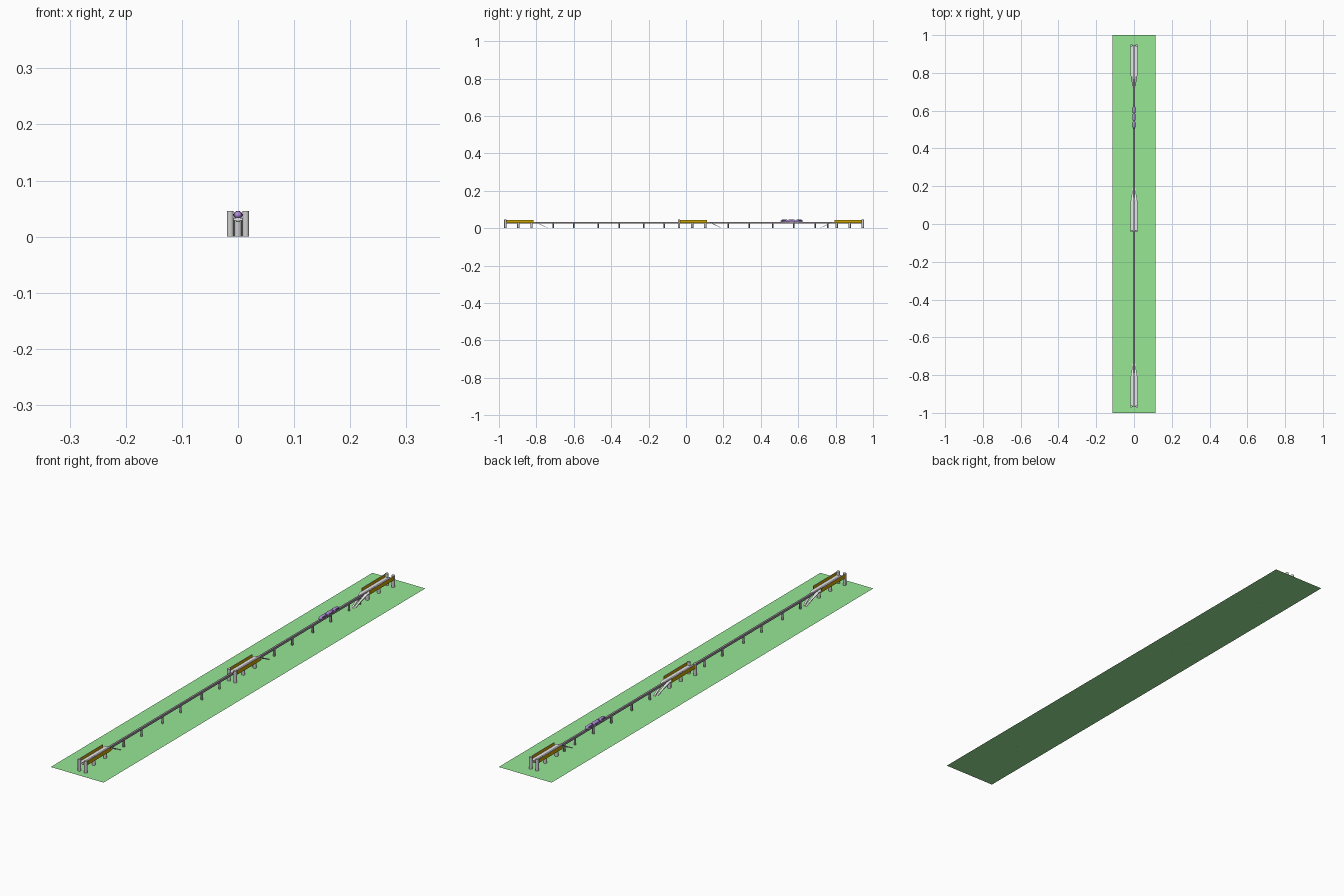
import bpy, bmesh, math
from mathutils import Vector

if "Cube" in bpy.data.objects:
    bpy.data.objects.remove(bpy.data.objects["Cube"])


def material(name, rgb):
    m = bpy.data.materials.new(name)
    m.diffuse_color = (*rgb, 1)
    m.use_nodes = True
    m.node_tree.nodes["Principled BSDF"].inputs["Base Color"].default_value = m.diffuse_color
    return m


GRASS = material("grass green", (0.31, 0.80, 0.30))
CONCRETE = material("light concrete", (0.80, 0.80, 0.80))
PILLAR = material("pillar grey", (0.62, 0.62, 0.62))
RAIL = material("rail grey", (0.32, 0.29, 0.33))
GOLD = material("ochre wall", (0.58, 0.37, 0.0))
PURPLE = material("train purple", (0.46, 0.27, 0.72))
GLASS = material("dark glass", (0.05, 0.05, 0.08))


def finish(name, bm, mat, smooth=False):
    bmesh.ops.recalc_face_normals(bm, faces=bm.faces)
    me = bpy.data.meshes.new(name)
    bm.to_mesh(me)
    bm.free()
    ob = bpy.data.objects.new(name, me)
    bpy.context.collection.objects.link(ob)
    me.materials.append(mat)
    if smooth:
        bpy.context.view_layer.objects.active = ob
        ob.select_set(True)
        bpy.ops.object.shade_smooth_by_angle(angle=math.radians(40))
        ob.select_set(False)
    return ob


def box(name, x, y, z, mat):
    bm = bmesh.new()
    bmesh.ops.create_cube(bm, size=1)
    for v in bm.verts:
        v.co = Vector([lo + (c + 0.5) * (hi - lo) for c, (lo, hi) in zip(v.co, (x, y, z))])
    return finish(name, bm, mat)


def column(name, x, y, r, top, mat):
    bm = bmesh.new()
    bmesh.ops.create_cone(bm, cap_ends=True, segments=20, radius1=r, radius2=r, depth=top)
    bmesh.ops.translate(bm, verts=bm.verts, vec=(x, y, top / 2))
    return finish(name, bm, mat, True)


def ramp(name, stations, thick, mat):
    """Sloping strip through stations of (y, z, x_inner, x_outer)."""
    bm = bmesh.new()
    rings = [[bm.verts.new(p) for p in ((xi, y, z), (xo, y, z), (xo, y, max(z - thick, 0)),
                                        (xi, y, max(z - thick, 0)))]
             for y, z, xi, xo in stations]
    for a, b in zip(rings, rings[1:]):
        for k in range(4):
            bm.faces.new((a[k], a[(k + 1) % 4], b[(k + 1) % 4], b[k]))
    bm.faces.new(rings[0])
    bm.faces.new(rings[-1])
    return finish(name, bm, mat)


def station(name, y0, d):
    """Station with its tall end pillars at y0, extending in direction d."""
    def span(a, b):
        return tuple(sorted((y0 + d * a, y0 + d * b)))
    box(name + "_floor", (-0.018, 0.018), span(0.0, 0.15), (0.029, 0.033), CONCRETE)
    for s, side in ((-1, "left"), (1, "right")):
        wall = tuple(sorted((s * 0.0165, s * 0.019)))
        box(f"{name}_{side}_wall", wall, span(0.006, 0.15), (0.029, 0.0438), GOLD)
        box(f"{name}_{side}_wall_cap", wall, span(0.006, 0.15), (0.0438, 0.0446), CONCRETE)
        column(f"{name}_{side}_pillar", s * 0.0138, y0, 0.0062, 0.046, PILLAR)
        # ramp from the floor down to the ground, closing in on the rail
        ramp(f"{name}_{side}_ramp",
             [(y0 + d * a, z, s * xi, s * xo) for a, z, xi, xo in
              ((0.149, 0.033, 0.0055, 0.018), (0.165, 0.033, 0.0055, 0.017),
               (0.198, 0.0165, 0.003, 0.011), (0.228, 0.001, 0.0015, 0.008))], 0.003, CONCRETE)
    for i, a in enumerate((0.07, 0.14)):
        column(f"{name}_support_{i + 1}", 0, y0 + d * a, 0.0065, 0.029, PILLAR)


# ground sheet
bm = bmesh.new()
bmesh.ops.create_grid(bm, x_segments=1, y_segments=1, size=1)
bmesh.ops.scale(bm, verts=bm.verts, vec=(0.115, 1, 1))
finish("grass_sheet", bm, GRASS)

# elevated rail and its posts
box("rail_beam", (-0.004, 0.004), (-0.965, 0.945), (0.026, 0.0345), RAIL)
for i, y in enumerate((-0.71, -0.60, -0.47, -0.357, -0.225, -0.115,
                       0.225, 0.337, 0.465, 0.576, 0.69, 0.757)):
    column(f"rail_post_{i + 1}", 0, y, 0.004, 0.027, RAIL)

# stations
station("south_station", -0.966, 1)
station("middle_station", -0.037, 1)
station("north_station", 0.945, -1)


def train_car(name, y, length, nose):
    """Rounded car lofted from rings; nose = -1, 0 or 1 tapers that end."""
    bm = bmesh.new()
    rings, n = [], 16
    for t in (-0.5, -0.44, -0.3, 0.3, 0.44, 0.5):
        edge = 1 if abs(t) < 0.4 else (0.93 if abs(t) < 0.46 else 0.75)
        if nose * t > 0.25:
            edge = {0.3: 0.92, 0.44: 0.62, 0.5: 0.25}[abs(t)]
        rings.append([bm.verts.new((0.008 * edge * math.cos(2 * math.pi * k / n), y + t * length,
                                    0.0385 + 0.0075 * edge * math.sin(2 * math.pi * k / n)))
                      for k in range(n)])
    for a, b in zip(rings, rings[1:]):
        for k in range(n):
            bm.faces.new((a[k], a[(k + 1) % n], b[(k + 1) % n], b[k]))
    bm.faces.new(rings[0])
    bm.faces.new(rings[-1])
    # side windows follow the upper flank of the body
    for f in bm.faces:
        c = f.calc_center_median()
        if abs(c.y - y) < 0.2 * length and 0.039 < c.z < 0.0425 and abs(c.x) > 0.006:
            f.material_index = 1
    finish(name, bm, PURPLE, True).data.materials.append(GLASS)


# train
for i, nose in enumerate((-1, 0, 1)):
    train_car(f"train_car_{i + 1}", 0.565 + (i - 1) * 0.041, 0.036, nose)
box("train_coupling", (-0.003, 0.003), (0.53, 0.60), (0.0345, 0.040), RAIL)
